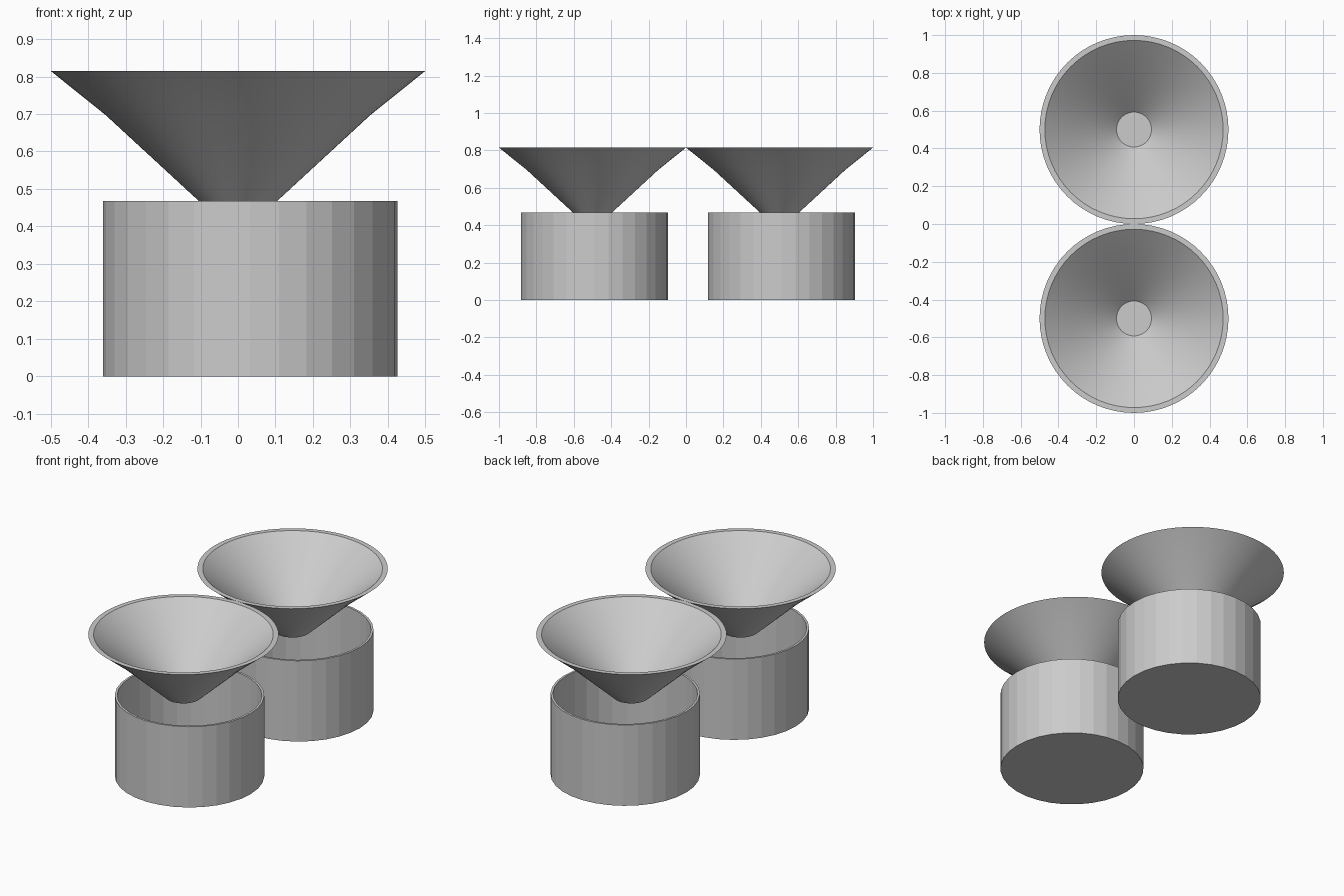
import bpy, bmesh
from math import cos, sin, pi

if "Cube" in bpy.data.objects:
    bpy.data.objects.remove(bpy.data.objects["Cube"])


def lathe(name, profile, sides, location):
    """Spin a (radius, z) profile into a closed solid with flat end caps."""
    bm = bmesh.new()
    rings = [[bm.verts.new((r * cos(2 * pi * i / sides), r * sin(2 * pi * i / sides), z))
              for i in range(sides)] for r, z in profile]
    for low, high in zip(rings, rings[1:]):
        for i in range(sides):
            j = (i + 1) % sides
            bm.faces.new((low[i], low[j], high[j], high[i]))
    bm.faces.new(rings[0][::-1])
    bm.faces.new(rings[-1])
    mesh = bpy.data.meshes.new(name)
    bm.to_mesh(mesh)
    bm.free()
    obj = bpy.data.objects.new(name, mesh)
    obj.location = location
    bpy.context.collection.objects.link(obj)
    return obj


# Cup: outer wall, thin rim, inner wall, floor
CUP = [(0.3925, 0), (0.3925, 0.468), (0.38, 0.468), (0.38, 0.015)]
# Funnel: outer slope with a slight flare, flat rim, inner slope
FUNNEL = [(0.096, 0.46), (0.353, 0.697), (0.5, 0.815),
          (0.472, 0.815), (0.345, 0.708), (0.0925, 0.472)]

# Two identical sets, one behind the other
for label, y in (("front", -0.5), ("back", 0.5)):
    lathe(label + "_cup", CUP, 32, (0.0325, y + 0.01, 0))
    funnel = lathe(label + "_funnel", FUNNEL, 64, (0, y, 0))
    bpy.ops.object.select_all(action='DESELECT')
    funnel.select_set(True)
    bpy.context.view_layer.objects.active = funnel
    bpy.ops.object.shade_smooth_by_angle(angle=pi / 6)
